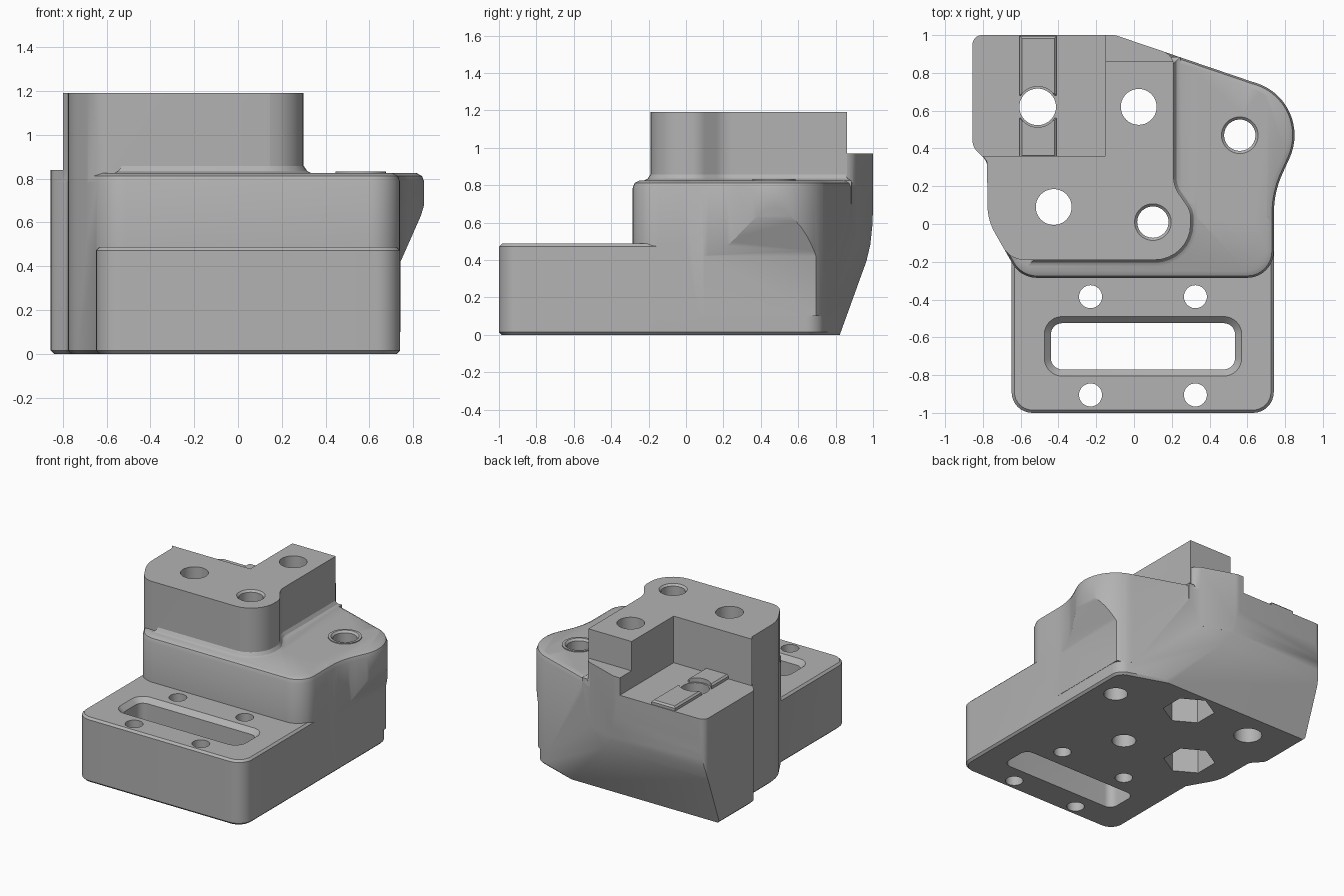
import bpy, bmesh, math
from mathutils import Vector

cube = bpy.data.objects.get("Cube")
if cube:
    bpy.data.objects.remove(cube, do_unlink=True)

grey = bpy.data.materials.new("plain_grey")
grey.use_nodes = True
grey.diffuse_color = (0.45, 0.45, 0.45, 1)
grey.node_tree.nodes["Principled BSDF"].inputs["Base Color"].default_value = (0.45, 0.45, 0.45, 1)


def rounded(points, steps=8):
    """Counter-clockwise outline; a third number on a point is its corner radius."""
    out = []
    for i, p in enumerate(points):
        c = Vector(p[:2])
        r = p[2] if len(p) > 2 else 0
        if not r:
            out.append(c)
            continue
        a = (Vector(points[i - 1][:2]) - c).normalized()
        b = (Vector(points[(i + 1) % len(points)][:2]) - c).normalized()
        half = a.angle(b) / 2
        centre = c + (a + b).normalized() * (r / math.sin(half))
        start = c + a * (r / math.tan(half)) - centre
        turn = math.pi - 2 * half
        if a.cross(b) > 0:
            turn = -turn
        for k in range(steps + 1):
            t = turn * k / steps
            out.append(centre + Vector((start.x * math.cos(t) - start.y * math.sin(t),
                                        start.x * math.sin(t) + start.y * math.cos(t))))
    return out


def offset(outline, d):
    """Move an outline outward by d."""
    out = []
    for i, p in enumerate(outline):
        e = (p - outline[i - 1]).normalized()
        f = (outline[(i + 1) % len(outline)] - p).normalized()
        n, m = Vector((e.y, -e.x)), Vector((f.y, -f.x))
        out.append(p + (n + m) * (d / (1 + n.dot(m))))
    return out


def loft(name, outline, levels, place=lambda x, y, z: (x, y, z)):
    """Stack an outline at (height, offset) levels and cap both ends."""
    bm = bmesh.new()
    rings = [[bm.verts.new(place(p.x, p.y, z)) for p in offset(outline, d)] for z, d in levels]
    n = len(outline)
    for low, high in zip(rings, rings[1:]):
        for i in range(n):
            j = (i + 1) % n
            bm.faces.new((low[i], low[j], high[j], high[i]))
    bm.faces.new(rings[0][::-1])
    bm.faces.new(rings[-1])
    bmesh.ops.recalc_face_normals(bm, faces=bm.faces)
    mesh = bpy.data.meshes.new(name)
    bm.to_mesh(mesh)
    bm.free()
    mesh.materials.append(grey)
    obj = bpy.data.objects.new(name, mesh)
    bpy.context.collection.objects.link(obj)
    return obj


def combine(target, other, operation, keep=False):
    mod = target.modifiers.new(other.name, 'BOOLEAN')
    mod.operation, mod.object, mod.solver = operation, other, 'EXACT'
    bpy.context.view_layer.objects.active = target
    bpy.ops.object.modifier_apply(modifier=mod.name)
    if not keep:
        bpy.data.objects.remove(other, do_unlink=True)


def circle(x, y, r, n=40):
    return [Vector((x + r * math.sin(-math.tau * k / n), y + r * math.cos(math.tau * k / n))) for k in range(n)]


# Middle body with rounded top edge and chamfered foot
body = loft("bracket_body", rounded([
    (-.855, 1, .05), (-.855, .41, .08), (-.778, .33, .06), (-.775, .02, .3), (-.6, -.285, .15),
    (.74, -.285, .14), (.74, .714, .1), (-.1, 1, .1)]),
    [(0, -.015), (.015, 0), (.785, 0), (.812, -.01), (.825, -.035)])

# Front base plate
base = loft("base_plate", rounded([(-.648, -1, .11), (.74, -1, .11), (.74, .3), (-.648, .3)]),
            [(0, -.015), (.015, 0), (.472, 0), (.487, -.015)])
combine(body, base, 'UNION')

# Side boss, tapered away underneath
bx, by = .56, .47
arc = [(bx + .29 * math.cos(math.radians(t)), by + .29 * math.sin(math.radians(t))) for t in range(-24, 73, 6)]
boss = loft("side_boss", rounded([(.3, 0), (.74, 0), (.742, .17, .5)] + arc + [(.3, .85)]),
            [(.1, 0), (.785, 0), (.812, -.01), (.825, -.035)])
wedge = loft("boss_taper", rounded([(.742, 0), (1.2, 0), (1.2, .69), (.853, .69), (.835, .63), (.742, .42)]),
             [(-.2, 0), (1.2, 0)], lambda x, y, z: (x, z, y))
combine(boss, wedge, 'DIFFERENCE')
combine(body, boss, 'UNION')

# Raised tower, its rear step and the pocket floor
right_side = [(.3, -.19, .19), (.3, .07, .12), (.21, .2, .15)]
tower = loft("tower", rounded([(-.8, .36), (-.778, .33, .03), (-.775, .02, .3), (-.655, -.19, .13)]
                              + right_side + [(.21, .86), (-.15, .86), (-.15, .36)]),
             [(.5, 0), (1.19, 0)])
step = loft("rear_step", rounded([(-.15, .3), (.21, .3), (.21, .895, .08), (-.1, 1, .1), (-.15, 1)]),
            [(.5, 0), (.97, 0)])
floor = loft("pocket_floor", rounded([(-.855, 1, .05), (-.855, .41, .08), (-.778, .33), (-.15, .33), (-.15, 1)]),
             [(.1, 0), (.84, 0)])
fillet = loft("tower_fillet", rounded([(-.53, -.19)] + right_side + [(.21, .85), (0, .85), (0, .3), (-.53, .3)]),
              [(.7, .035), (.825, .035), (.835, .015), (.86, -.001)])
for part in (tower, step, floor, fillet):
    combine(body, part, 'UNION')

# Rim around the side hole
combine(body, loft("side_hole_rim", circle(bx, by, .115), [(.7, 0), (.832, 0)]), 'UNION')

# Clip plates on the pocket floor, split around the hole
for y0, y1 in ((.35, .56), (.68, .995)):
    clip = loft("clip_plate", rounded([(-.605, y0), (-.41, y0), (-.41, y1), (-.605, y1)]),
                [(.8, 0), (.86, 0), (.872, -.012)])
    combine(clip, loft("clip_relief", circle(-.51, .62, .108), [(.7, 0), (1, 0)]), 'DIFFERENCE')
    combine(body, clip, 'UNION')

# Curved undercut along the back
undercut = loft("back_undercut", rounded([
    (.815, -.02), (1.3, -.02), (1.3, .7), (1.001, .7), (.996, .58), (.985, .48), (.965, .395)]),
    [(-1, 0), (1, 0)], lambda x, y, z: (z, x, y))
combine(body, undercut, 'DIFFERENCE')

# Through holes, two with a countersunk top
through = [(-.1, 0), (1.3, 0)]
for x, y, r in ((-.51, .62, .097), (.025, .62, .095), (-.425, .09, .095)):
    combine(body, loft("bolt_hole", circle(x, y, r), through), 'DIFFERENCE')
for x, y, top in ((.1, .01, 1.19), (bx, by, .832)):
    combine(body, loft("sunk_hole", circle(x, y, .083), [(-.1, 0), (top - .014, 0), (top, .014), (1.3, .014)]),
            'DIFFERENCE')
for x in (-.23, .325):
    for y in (-.385, -.905):
        combine(body, loft("small_hole", circle(x, y, .061, 32), through), 'DIFFERENCE')

# Hexagonal nut pockets underneath
for x, y in ((.025, .62), (-.425, .09)):
    combine(body, loft("nut_pocket", circle(x, y, .18, 6), [(-.1, 0), (.35, 0)]), 'DIFFERENCE')

# Long slot with a chamfered mouth
slot = loft("long_slot", rounded([(-.44, -.77, .06), (.535, -.77, .06), (.535, -.525, .06), (-.44, -.525, .06)]),
            [(-.1, 0), (.452, 0), (.487, .035), (.6, .035)])
combine(body, slot, 'DIFFERENCE')

# Smooth curved walls, keep hard edges crisp
bpy.ops.object.select_all(action='DESELECT')
body.select_set(True)
bpy.context.view_layer.objects.active = body
bpy.ops.object.shade_smooth_by_angle(angle=math.radians(30))
